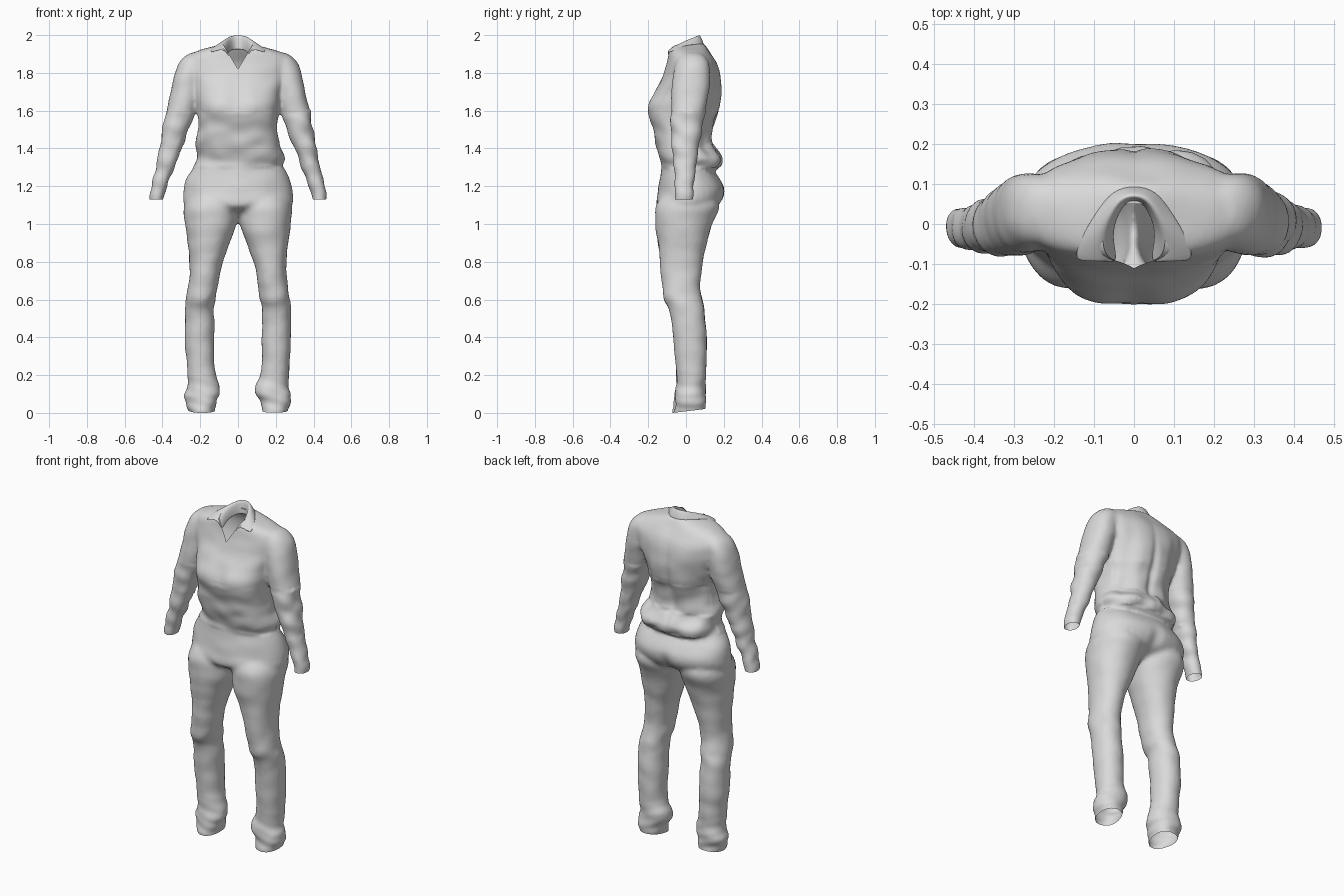
import bpy, bmesh, math
from mathutils import Vector, noise

if "Cube" in bpy.data.objects:
    bpy.data.objects.remove(bpy.data.objects["Cube"])

cloth = bpy.data.materials.new("light_grey_cloth")
cloth.diffuse_color = (0.7, 0.7, 0.7, 1)
cloth.use_nodes = True
cloth.node_tree.nodes["Principled BSDF"].inputs["Base Color"].default_value = cloth.diffuse_color


def catmull(a, b, c, d, t):
    return [0.5 * (2 * q + (r - p) * t + (2 * p - 5 * q + 4 * r - s) * t * t
                   + (3 * q - p - 3 * r + s) * t ** 3) for p, q, r, s in zip(a, b, c, d)]


def loft(bm, stations, mirror=1, power=2.4, n=36, sub=4):
    """Closed tube through horizontal rings given as (z, x0, x1, y0, y1)."""
    rows = []
    last = len(stations) - 1
    for i in range(last):
        p = [stations[min(max(i + k, 0), last)] for k in (-1, 0, 1, 2)]
        rows += [catmull(*p, j / sub) for j in range(sub)]
    rows.append(stations[-1])
    rings = []
    for z, x0, x1, y0, y1 in rows:
        ring = []
        for k in range(n):
            a = 2 * math.pi * k / n
            c, s = math.cos(a), math.sin(a)
            u = math.copysign(abs(c) ** (2 / power), c)
            v = math.copysign(abs(s) ** (2 / power), s)
            x = (x0 + x1) / 2 + (x1 - x0) / 2 * u
            ring.append(bm.verts.new((x * mirror, (y0 + y1) / 2 + (y1 - y0) / 2 * v, z)))
        rings.append(ring)
    faces = [bm.faces.new((r[k], r[(k + 1) % n], q[(k + 1) % n], q[k]))
             for r, q in zip(rings, rings[1:]) for k in range(n)]
    faces += [bm.faces.new(rings[0]), bm.faces.new(rings[-1])]
    bmesh.ops.recalc_face_normals(bm, faces=faces)


def add_object(name, bm):
    mesh = bpy.data.meshes.new(name)
    bm.to_mesh(mesh)
    bm.free()
    mesh.materials.append(cloth)
    ob = bpy.data.objects.new(name, mesh)
    bpy.context.collection.objects.link(ob)
    return ob


def fuse(name, bm, relax):
    """Blend the lofts into one smooth skin and return the object with a bmesh of it."""
    ob = add_object(name, bm)
    m = ob.modifiers.new("blend", 'REMESH')
    m.mode, m.voxel_size = 'VOXEL', 0.011
    m = ob.modifiers.new("relax", 'SMOOTH')
    m.factor, m.iterations = 0.5, relax
    dg = bpy.context.evaluated_depsgraph_get()
    mesh = bpy.data.meshes.new_from_object(ob.evaluated_get(dg))
    ob.modifiers.clear()
    ob.data = mesh
    out = bmesh.new()
    out.from_mesh(mesh)
    out.normal_update()
    return ob, out


def cut(bm, co, no, where, clear=False):
    faces = [f for f in bm.faces if where(f.calc_center_median())]
    geom = list({e for f in faces for e in f.edges}) + list({v for f in faces for v in f.verts}) + faces
    bmesh.ops.bisect_plane(bm, geom=geom, plane_co=co, plane_no=no, clear_outer=clear)


def bump(x, centre, width):
    return math.exp(-((x - centre) / width) ** 2)


def wrinkle(v, scale, size):
    return size * noise.noise(Vector((v.x * scale, v.y * scale, v.z * scale * 1.5)))


# Shirt torso and sleeve
torso = [(1.26, -.17, .18, -.08, .12), (1.30, -.205, .225, -.116, .178),
         (1.34, -.212, .25, -.134, .195), (1.38, -.22, .24, -.147, .165),
         (1.43, -.225, .215, -.16, .137), (1.52, -.208, .208, -.182, .147),
         (1.62, -.217, .217, -.210, .178), (1.70, -.232, .232, -.170, .188),
         (1.78, -.26, .26, -.125, .183), (1.84, -.275, .275, -.105, .168),
         (1.885, -.265, .265, -.095, .143), (1.915, -.215, .215, -.088, .123),
         (1.937, -.14, .14, -.08, .108), (1.957, -.07, .07, -.065, .095)]
sleeve = [(1.905, .19, .25, -.01, .08), (1.882, .17, .29, -.04, .108),
          (1.84, .17, .322, -.058, .125), (1.76, .19, .345, -.072, .128),
          (1.68, .205, .360, -.078, .118), (1.60, .226, .378, -.08, .102),
          (1.50, .258, .398, -.08, .082), (1.40, .296, .416, -.073, .065),
          (1.30, .337, .436, -.066, .053), (1.20, .374, .460, -.061, .043),
          (1.13, .400, .467, -.059, .039), (1.04, .41, .475, -.057, .037)]
# Trouser hips and leg
hips = [(1.36, -.205, .205, -.131, .11), (1.30, -.24, .24, -.130, .135),
        (1.24, -.274, .274, -.137, .175), (1.17, -.290, .290, -.149, .208),
        (1.10, -.285, .285, -.155, .175), (1.06, -.22, .22, -.10, .10),
        (1.035, -.12, .12, -.05, .04)]
leg = [(1.17, .03, .25, -.11, .14), (1.09, .002, .285, -.160, .175),
       (1.00, .008, .279, -.162, .138), (.90, .043, .267, -.149, .110),
       (.80, .082, .257, -.138, .090), (.70, .102, .260, -.130, .076),
       (.60, .118, .275, -.113, .083), (.54, .125, .277, -.089, .097),
       (.40, .125, .282, -.069, .111), (.28, .125, .275, -.058, .109),
       (.20, .118, .266, -.051, .103), (.14, .094, .269, -.056, .103),
       (.10, .095, .285, -.063, .107), (.06, .112, .276, -.061, .103),
       (.0, .125, .256, -.071, .101), (-.06, .125, .25, -.07, .10)]
bm = bmesh.new()
loft(bm, torso, power=2.5)
loft(bm, hips, power=2.1)
for side in (1, -1):
    loft(bm, sleeve, side, power=2.2)
    loft(bm, leg, side, power=2.15)
outfit, bm = fuse("shirt_and_trousers", bm, 9)

# Folds and wrinkles
for v in bm.verts:
    c = v.co
    on_sleeve = c.z > 1.0 and abs(c.x) > (.23 if c.z > 1.4 else .31)
    if on_sleeve:
        amount = wrinkle(c, 9, .010 if c.z < 1.6 else .004)
        if c.z < 1.6:
            amount += .0015 * math.sin(c.z * 62 + c.x * 25 + c.y * 30)
    elif c.z > 1.3:
        amount = wrinkle(c, 9, .010 if c.z < 1.6 else .004)
        if c.z < 1.42 and c.y > .02:
            amount += .006 * math.sin(c.x * 42 + c.z * 20)
    else:
        low = max(0, 1 - c.z / .25)
        amount = wrinkle(c, 8, .005 + .010 * low + .006 * bump(c.z, .58, .08))
        amount += low * .002 * math.sin(c.z * 110 + c.x * 30)
    c += v.normal * amount
    if c.y > .05:      # folds down the back, cleft at the seat
        fade = bump(c.z, 1.55, .2) if c.z > 1.3 else 0
        c.y -= fade * (.014 * bump(c.x, 0, .02) + .018 * bump(abs(c.x), .15, .04))
        c.y -= .015 * bump(c.x, 0, .035) * bump(c.z, 1.12, .06)
    elif c.y < -.1:    # dip between the two sides of the chest
        c.y += .014 * bump(c.x, 0, .06) * bump(c.z, 1.64, .1)

# Open cuffs, and open hems a little higher at the heel
cut(bm, (0, 0, 1.13), (0, 0, -1), lambda c: abs(c.x) > .33 and c.z < 1.25, True)
cut(bm, (0, -.07, .0), (0, .12, -1), lambda c: c.z < .15, True)

# Open V neck
SLOPE, V_LOW, NAPE = .6, 1.82, .05
top = lambda c: abs(c.x) < .15 and c.z > 1.79
for side in (1, -1):
    cut(bm, (0, 0, V_LOW), (1, 0, -SLOPE * side), top)
cut(bm, (0, NAPE, 0), (0, 1, 0), top)
centres = [(f, f.calc_center_median()) for f in bm.faces]
hole = [f for f, c in centres
        if c.z > V_LOW and c.y < NAPE and abs(c.x) < SLOPE * (c.z - V_LOW)]
bmesh.ops.delete(bm, geom=hole, context='FACES')
for f in bm.faces:
    f.smooth = True
    f.material_index = 0
bm.to_mesh(outfit.data)
bm.free()
outfit.data.materials.clear()
outfit.data.materials.append(cloth)

# Collar: stand rising from the neck and a leaf folded down to two points
# each column: inner base, fold line, leaf edge
columns = [((0, .058, 1.92), (0, .068, 2.012), (0, .097, 1.947)),
           ((.022, .052, 1.92), (.032, .058, 2.007), (.055, .086, 1.950)),
           ((.042, .02, 1.915), (.055, .015, 1.985), (.095, .03, 1.949)),
           ((.056, -.03, 1.90), (.070, -.035, 1.955), (.135, -.035, 1.938)),
           ((.036, -.100, 1.865), (.066, -.096, 1.922), (.155, -.095, 1.900))]
bm = bmesh.new()
full = [[(-x, y, z) for x, y, z in col] for col in columns[:0:-1]] + columns
grid = []
for base, fold, edge in full:
    mid = [(p + q) / 2 + d for p, q, d in zip(fold, edge, (0, 0, .008))]
    grid.append([bm.verts.new(p) for p in (base, fold, mid, edge)])
for a, b in zip(grid, grid[1:]):
    for k in range(3):
        bm.faces.new((a[k], a[k + 1], b[k + 1], b[k]))
bmesh.ops.recalc_face_normals(bm, faces=bm.faces)
for f in bm.faces:
    f.smooth = True
collar = add_object("collar", bm)
m = collar.modifiers.new("thickness", 'SOLIDIFY')
m.thickness, m.offset = .005, 0
m = collar.modifiers.new("round", 'SUBSURF')
m.levels = m.render_levels = 2
